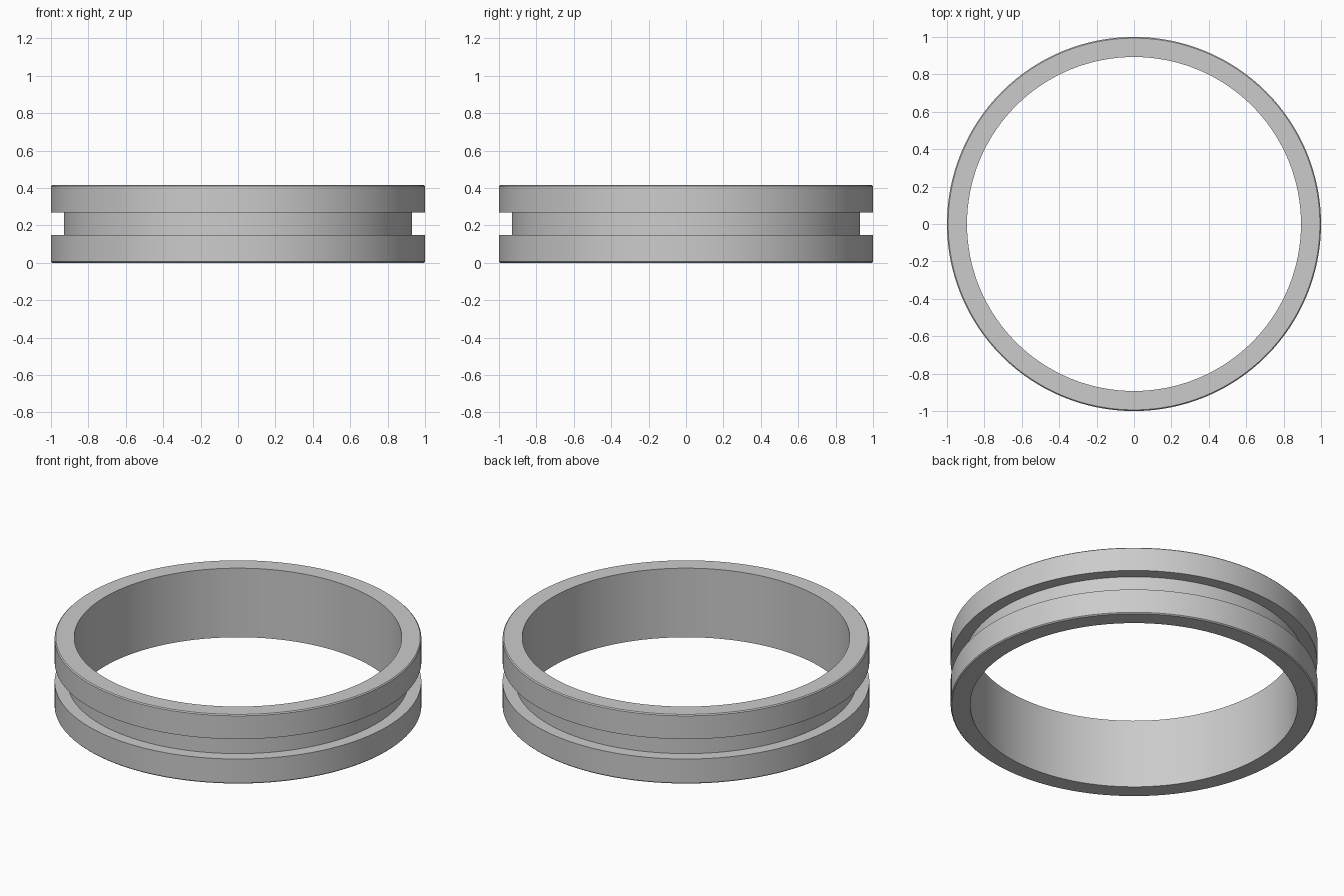
import bpy, bmesh, math
from mathutils import Matrix

if "Cube" in bpy.data.objects:
    bpy.data.objects.remove(bpy.data.objects["Cube"])

SEGMENTS = 128
R_OUT, R_GROOVE, R_IN = 1.0, 0.93, 0.893
HEIGHT, GROOVE_LOW, GROOVE_HIGH = 0.416, 0.15, 0.27
C = 0.006  # tiny eased edge on the outer rims

# Ring cross-section as (radius, height), closed loop
profile = [
    (R_IN, 0), (R_OUT - C, 0), (R_OUT, C),
    (R_OUT, GROOVE_LOW), (R_GROOVE, GROOVE_LOW),
    (R_GROOVE, GROOVE_HIGH), (R_OUT, GROOVE_HIGH),
    (R_OUT, HEIGHT - C), (R_OUT - C, HEIGHT), (R_IN, HEIGHT),
]

# Grooved ring: revolve the section around z
bm = bmesh.new()
verts = [bm.verts.new((r, 0, z)) for r, z in profile]
edges = [bm.edges.new((v, verts[(i + 1) % len(verts)])) for i, v in enumerate(verts)]
bmesh.ops.spin(bm, geom=verts + edges, cent=(0, 0, 0), axis=(0, 0, 1),
               angle=math.tau, steps=SEGMENTS, use_merge=False)
bmesh.ops.remove_doubles(bm, verts=bm.verts, dist=1e-4)
bmesh.ops.recalc_face_normals(bm, faces=bm.faces)

mesh = bpy.data.meshes.new("grooved_ring")
bm.to_mesh(mesh)
bm.free()
ring = bpy.data.objects.new("grooved_ring", mesh)
bpy.context.collection.objects.link(ring)

# Smooth walls, crisp edges
bpy.context.view_layer.objects.active = ring
ring.select_set(True)
bpy.ops.object.shade_smooth_by_angle(angle=math.radians(30))
